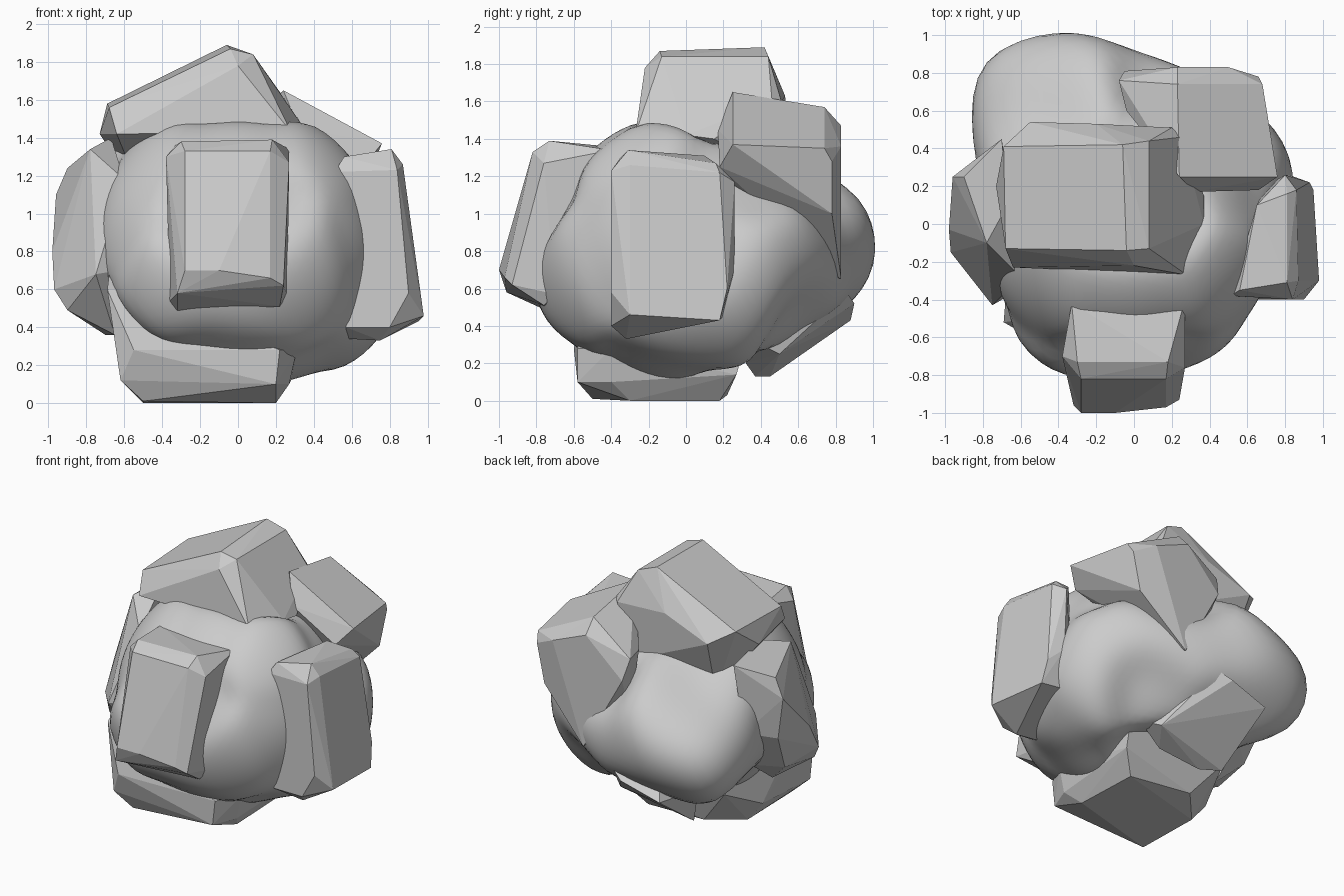
import bpy, bmesh, math
from mathutils import Vector


def finish(bm, name, smooth):
    mesh = bpy.data.meshes.new(name)
    bmesh.ops.recalc_face_normals(bm, faces=bm.faces)
    bm.to_mesh(mesh)
    bm.free()
    for p in mesh.polygons:
        p.use_smooth = smooth
    obj = bpy.data.objects.new(name, mesh)
    bpy.context.collection.objects.link(obj)
    return obj


def lump(name, centre, targets, k):
    """Smooth ball whose radius blends between the given surface points."""
    c = Vector(centre)
    offs = [Vector(t) - c for t in targets]
    keys = [(o.normalized(), o.length) for o in offs]
    bm = bmesh.new()
    bmesh.ops.create_icosphere(bm, subdivisions=5, radius=1)
    for v in bm.verts:
        d = v.co.normalized()
        w = [math.exp(k * (d.dot(n) - 1)) for n, _ in keys]
        v.co = c + d * sum(a * r for a, (_, r) in zip(w, keys)) / sum(w)
    return finish(bm, name, True)


def rock(name, *corners):
    """Faceted stone: convex hull of its corners."""
    bm = bmesh.new()
    for co in corners:
        bm.verts.new(co)
    res = bmesh.ops.convex_hull(bm, input=bm.verts)
    junk = [g for g in res["geom_interior"] if isinstance(g, bmesh.types.BMVert)]
    bmesh.ops.delete(bm, geom=junk, context='VERTS')
    bmesh.ops.dissolve_limit(bm, angle_limit=math.radians(4),
                             verts=bm.verts, edges=bm.edges)
    return finish(bm, name, False)


# Smooth core with bulges at the back left and lower right
lump("core", (0, 0, 0.8), [
    # front and sides
    (0, -0.8, 0.55), (-0.42, -0.74, 0.53), (0.38, -0.7, 0.62), (0, -0.68, 1.0),
    (0, -0.4, 1.42), (-0.48, -0.37, 1.31), (0.5, -0.28, 1.34), (0, 0.1, 1.36),
    (0.68, -0.36, 0.8), (-0.7, -0.36, 0.95), (-0.72, 0, 0.85), (0.52, 0.27, 1.2),
    (0.74, 0.02, 0.85),
    # underside
    (0.68, 0, 0.31), (0.36, -0.1, 0.16), (0.8, 0.28, 0.42), (0.82, 0.37, 0.65),
    (0, 0.15, 0.25), (-0.5, -0.2, 0.33), (-0.1, -0.5, 0.23), (0.35, 0.55, 0.46),
    (-0.2, 0.6, 0.46), (-0.6, 0.25, 0.45),
    # back
    (0.6, 0.65, 0.8), (0.3, 0.82, 0.77), (0.2, 0.6, 1.1), (-0.38, 0.48, 1.12),
    (-0.84, 1.05, 0.75), (-0.43, 1.04, 0.72), (-0.05, 0.9, 0.72),
    (-0.89, 0.62, 0.75), (-0.77, 0.28, 0.8), (-0.5, 0.85, 1.07),
    (-0.45, 0.86, 0.53), (-0.72, 0.5, 1.08),
], 25)

# Roof-shaped stone on top
rock("top_rock",
     (-0.68, -0.13, 1.56), (-0.69, 0.41, 1.58), (-0.04, -0.14, 1.87),
     (-0.06, 0.42, 1.89), (0.08, -0.13, 1.84), (0.08, 0.44, 1.84),
     (-0.64, -0.23, 1.42), (0.28, -0.27, 1.43), (0, -0.22, 1.78),
     (0.37, 0, 1.42), (0.37, 0.15, 1.4), (0.25, 0.46, 1.6), (0.2, 0.51, 1.6),
     (-0.55, 0.54, 1.5), (-0.2, 0.53, 1.63), (-0.73, 0.2, 1.42),
     (-0.58, 0.0, 1.3), (-0.5, 0.37, 1.08), (0.1, 0.5, 1.2))

# Upright slab at the front
rock("front_rock",
     (-0.28, -0.82, 1.33), (0.17, -0.82, 1.33), (-0.3, -0.73, 1.38),
     (0.18, -0.73, 1.39), (0.27, -0.76, 1.27), (-0.38, -0.7, 1.3),
     (-0.33, -0.42, 1.36), (0.27, -0.4, 1.34), (-0.28, -1, 0.7),
     (-0.1, -1, 0.7), (0.17, -0.97, 0.66), (0.24, -0.93, 0.62),
     (-0.32, -0.96, 0.58), (-0.36, -0.77, 0.54), (-0.32, -0.74, 0.48),
     (0.22, -0.76, 0.51), (0.26, -0.7, 0.57), (-0.3, -0.5, 0.6))

# Upright slab on the right
rock("right_rock",
     (0.51, -0.38, 1.22), (0.84, -0.4, 1.23), (0.81, -0.31, 1.34),
     (0.56, -0.35, 1.3), (0.65, 0.1, 1.31), (0.81, 0.16, 1.27),
     (0.87, -0.3, 1.26), (0.86, 0.18, 1.22), (0.8, 0.26, 1.17),
     (0.98, -0.3, 0.46), (0.95, 0.18, 0.43), (0.93, 0.22, 0.6),
     (0.9, -0.4, 0.58), (0.8, -0.4, 0.4), (0.57, -0.4, 0.4),
     (0.75, -0.32, 0.33), (0.57, -0.3, 0.34), (0.7, 0.2, 0.45), (0.82, 0.26, 0.7))

# Leaning stone on the left
rock("left_rock",
     (-0.7, 0.45, 1.35), (-0.67, 0.1, 1.4), (-0.78, -0.1, 1.34),
     (-0.9, 0.25, 1.24), (-0.96, 0.25, 1.1), (-0.98, -0.03, 0.8),
     (-0.97, -0.15, 0.6), (-0.9, -0.2, 0.49), (-0.75, -0.43, 0.68),
     (-0.63, -0.36, 0.7), (-0.6, -0.28, 1.18), (-0.75, 0.4, 0.85),
     (-0.92, 0.25, 0.8), (-0.7, 0, 0.36), (-0.65, -0.2, 0.36),
     (-0.87, 0.1, 0.52), (-0.7, 0.25, 0.55))

# Tilted block at the back right
rock("back_right_rock",
     (0.24, 0.25, 1.65), (0.76, 0.25, 1.37), (0.68, 0.74, 1.35),
     (0.23, 0.74, 1.57), (0.23, 0.83, 1.47), (0.5, 0.83, 1.36),
     (0.66, 0.78, 1.28), (0.32, 0.17, 1.45), (0.66, 0.18, 1.25),
     (-0.08, 0.76, 1.35), (-0.05, 0.81, 1.2), (-0.04, 0.6, 1.35),
     (0.25, 0.83, 0.65), (0.6, 0.78, 1.0), (0.2, 0.5, 0.8), (0.0, 0.65, 0.9))

# Foot stone underneath
rock("bottom_rock",
     (-0.69, -0.52, 0.6), (-0.68, -0.4, 0.68), (-0.55, -0.5, 0.6),
     (-0.62, -0.55, 0.12), (-0.55, -0.6, 0.28), (-0.62, 0, 0.15),
     (-0.5, -0.5, 0.01), (-0.35, -0.3, 0), (0.2, -0.3, 0), (0.18, 0.18, 0),
     (-0.5, 0, 0), (-0.3, 0.22, 0.03), (0.2, -0.58, 0.1), (0.27, -0.4, 0.1),
     (0.22, -0.58, 0.28), (0.31, -0.4, 0.28), (0.29, 0.27, 0.14),
     (0.3, 0.33, 0.35), (-0.52, 0.3, 0.3))

# Wedge at the lower back
rock("back_low_rock",
     (-0.4, 0.88, 0.43), (-0.1, 0.9, 0.52), (0, 0.86, 0.58),
     (-0.38, 0.45, 0.13), (-0.25, 0.37, 0.13), (0.05, 0.32, 0.2),
     (0.25, 0.36, 0.32), (0.18, 0.5, 0.25), (-0.45, 0.5, 0.4),
     (0.15, 0.55, 0.5), (-0.35, 0.8, 0.52))
